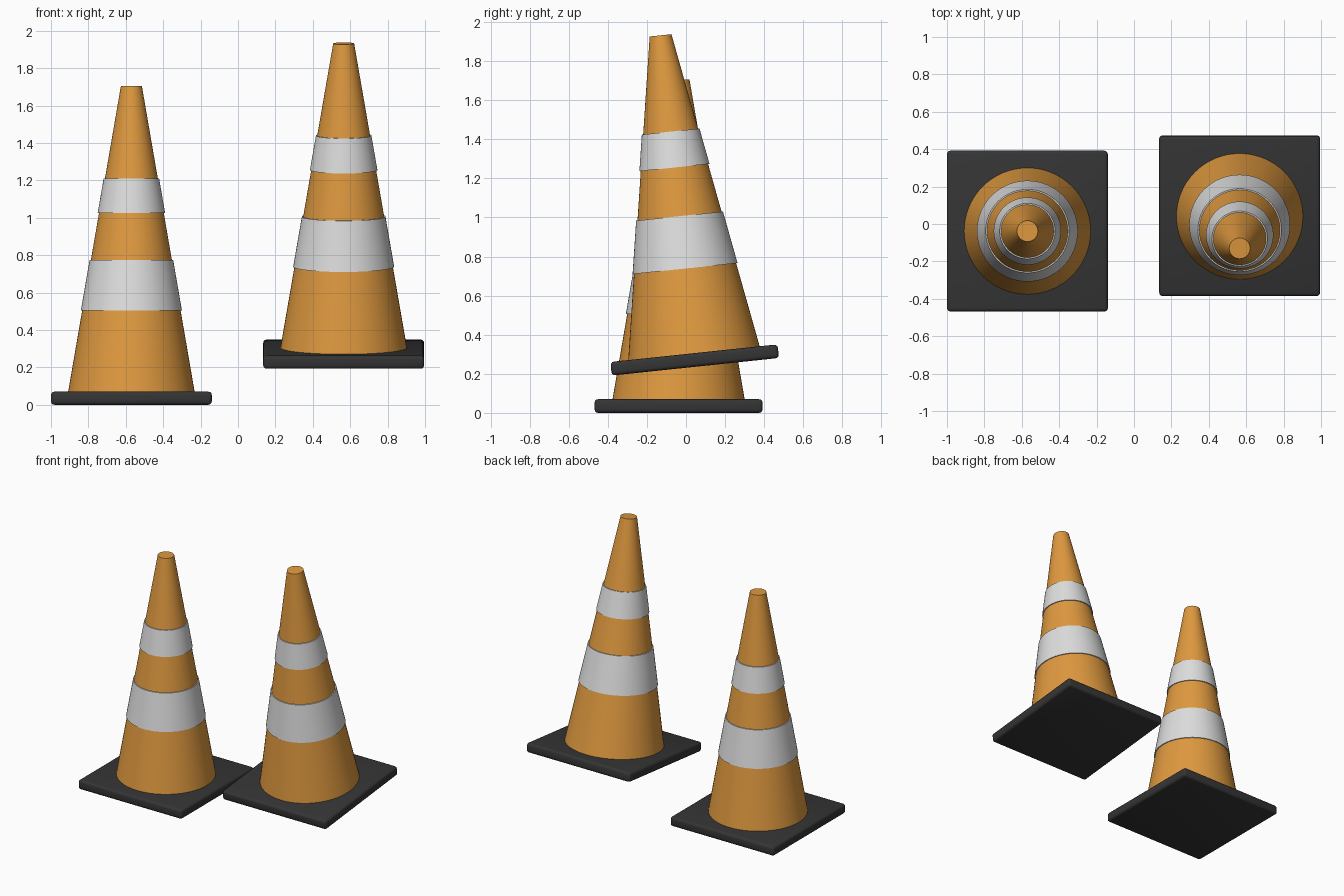
import bpy, bmesh, math
from mathutils import Matrix

cube = bpy.data.objects.get("Cube")
if cube:
    bpy.data.objects.remove(cube)


def material(name, rgb):
    mat = bpy.data.materials.new(name)
    mat.use_nodes = True
    mat.diffuse_color = (*rgb, 1)
    mat.node_tree.nodes["Principled BSDF"].inputs["Base Color"].default_value = (*rgb, 1)
    return mat


ORANGE = material("orange plastic", (0.74, 0.32, 0.05))
WHITE = material("reflective white", (0.72, 0.73, 0.72))
BLACK = material("black rubber", (0.035, 0.035, 0.035))

BASE_WIDTH, BASE_HEIGHT = 0.86, 0.07
BOTTOM_RADIUS, TOP_RADIUS, TIP = 0.338, 0.056, 1.705
BAND_LIFT = 0.007
BANDS = {"lower_band": (0.505, 0.775), "upper_band": (1.025, 1.21)}


def radius_at(z):
    t = (z - BASE_HEIGHT) / (TIP - BASE_HEIGHT)
    return BOTTOM_RADIUS + t * (TOP_RADIUS - BOTTOM_RADIUS)


def finish(bm, name, mat, placement):
    mesh = bpy.data.meshes.new(name)
    bmesh.ops.recalc_face_normals(bm, faces=bm.faces)
    bm.to_mesh(mesh)
    bm.free()
    mesh.materials.append(mat)
    obj = bpy.data.objects.new(name, mesh)
    bpy.context.collection.objects.link(obj)
    obj.matrix_world = placement
    bpy.ops.object.select_all(action="DESELECT")
    obj.select_set(True)
    bpy.context.view_layer.objects.active = obj
    bpy.ops.object.shade_smooth_by_angle(angle=math.radians(35))
    return obj


def frustum(name, z0, z1, lift, mat, placement):
    bm = bmesh.new()
    bmesh.ops.create_cone(bm, cap_ends=True, segments=64,
                          radius1=radius_at(z0) + lift, radius2=radius_at(z1) + lift,
                          depth=z1 - z0, matrix=Matrix.Translation((0, 0, (z0 + z1) / 2)))
    finish(bm, name, mat, placement)


def traffic_cone(prefix, placement):
    # square rubber foot with rounded edges
    bm = bmesh.new()
    size = Matrix.Diagonal((BASE_WIDTH, BASE_WIDTH, BASE_HEIGHT, 1))
    bmesh.ops.create_cube(bm, size=1, matrix=Matrix.Translation((0, 0, BASE_HEIGHT / 2)) @ size)
    bmesh.ops.bevel(bm, geom=bm.edges[:], offset=0.018, segments=3, profile=0.5, affect="EDGES")
    finish(bm, prefix + "_base", BLACK, placement)
    # tapered body and the raised bands around it
    frustum(prefix + "_body", BASE_HEIGHT - 0.01, TIP, 0, ORANGE, placement)
    for name, (z0, z1) in BANDS.items():
        frustum(prefix + "_" + name, z0, z1, BAND_LIFT, WHITE, placement)


# upright cone, and a raised one leaning forward
traffic_cone("upright_cone", Matrix.Translation((-0.57, -0.038, 0)))
traffic_cone("tilted_cone", Matrix.Translation((0.565, 0.048, 0.236))
             @ Matrix.Rotation(math.radians(6), 4, "X"))
